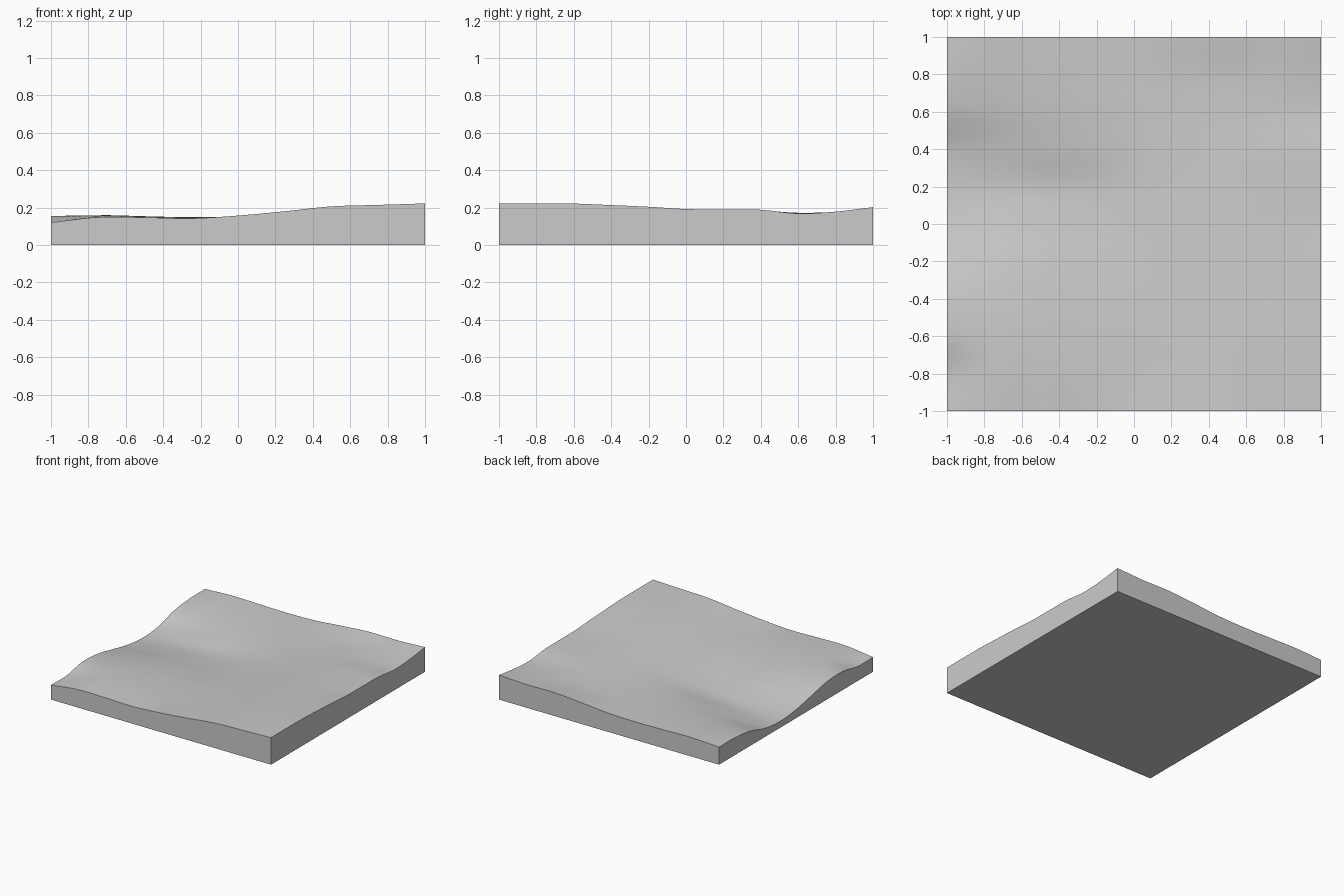
import bpy
import bmesh

cube = bpy.data.objects.get("Cube")
if cube:
    bpy.data.objects.remove(cube, do_unlink=True)

# Terrain heights in thousandths: rows run front to back, columns left edge to right edge
HEIGHTS = [
    (120, 148, 147, 142, 157, 180, 206, 214, 222),
    (120, 156, 153, 148, 154, 176, 203, 213, 222),
    (154, 158, 152, 146, 153, 174, 200, 212, 221),
    (146, 146, 142, 138, 149, 170, 194, 205, 213),
    (108, 119, 122, 122, 140, 164, 187, 197, 204),
    (70, 84, 95, 104, 131, 159, 180, 188, 192),
    (53, 65, 80, 98, 128, 154, 174, 185, 190),
    (70, 86, 108, 122, 136, 153, 170, 183, 188),
    (122, 124, 134, 137, 143, 153, 166, 172, 168),
    (143, 145, 147, 144, 147, 158, 170, 176, 178),
    (145, 156, 152, 148, 154, 175, 192, 191, 202),
]


def smooth_sample(values, t):
    """Catmull-Rom interpolation of evenly spaced values, t from 0 to 1."""
    last = len(values) - 1
    pos = t * last
    i = max(0, min(int(pos), last - 1))
    f = pos - i
    b, c = values[i], values[i + 1]
    a = values[i - 1] if i > 0 else 2 * b - c
    d = values[i + 2] if i + 2 <= last else 2 * c - b
    return b + f / 2 * (c - a + f * (2 * a - 5 * b + 4 * c - d + f * (3 * (b - c) + d - a)))


def terrain_height(x, y):
    column = [smooth_sample(row, (x + 1) / 2) for row in HEIGHTS]
    return smooth_sample(column, (y + 1) / 2) / 1000


# Material
stone = bpy.data.materials.new("plain_grey")
stone.use_nodes = True
grey = (0.6, 0.6, 0.6, 1)
stone.diffuse_color = grey
stone.node_tree.nodes["Principled BSDF"].inputs["Base Color"].default_value = grey

# Rolling top surface
bm = bmesh.new()
bmesh.ops.create_grid(bm, x_segments=80, y_segments=80, size=1)
for v in bm.verts:
    v.co.z = terrain_height(v.co.x, v.co.y)

# Straight side walls down to a flat base
rim = [e for e in bm.edges if e.is_boundary]
walls = bmesh.ops.extrude_edge_only(bm, edges=rim)["geom"]
for v in walls:
    if isinstance(v, bmesh.types.BMVert):
        v.co.z = 0
bmesh.ops.contextual_create(bm, geom=[e for e in walls if isinstance(e, bmesh.types.BMEdge) and e.is_boundary])
bmesh.ops.recalc_face_normals(bm, faces=bm.faces)

mesh = bpy.data.meshes.new("terrain_block")
bm.to_mesh(mesh)
bm.free()
mesh.materials.append(stone)
terrain = bpy.data.objects.new("terrain_block", mesh)
bpy.context.collection.objects.link(terrain)

# Smooth ground with crisp block edges
bpy.ops.object.select_all(action="DESELECT")
terrain.select_set(True)
bpy.context.view_layer.objects.active = terrain
bpy.ops.object.shade_smooth_by_angle(angle=0.7)
